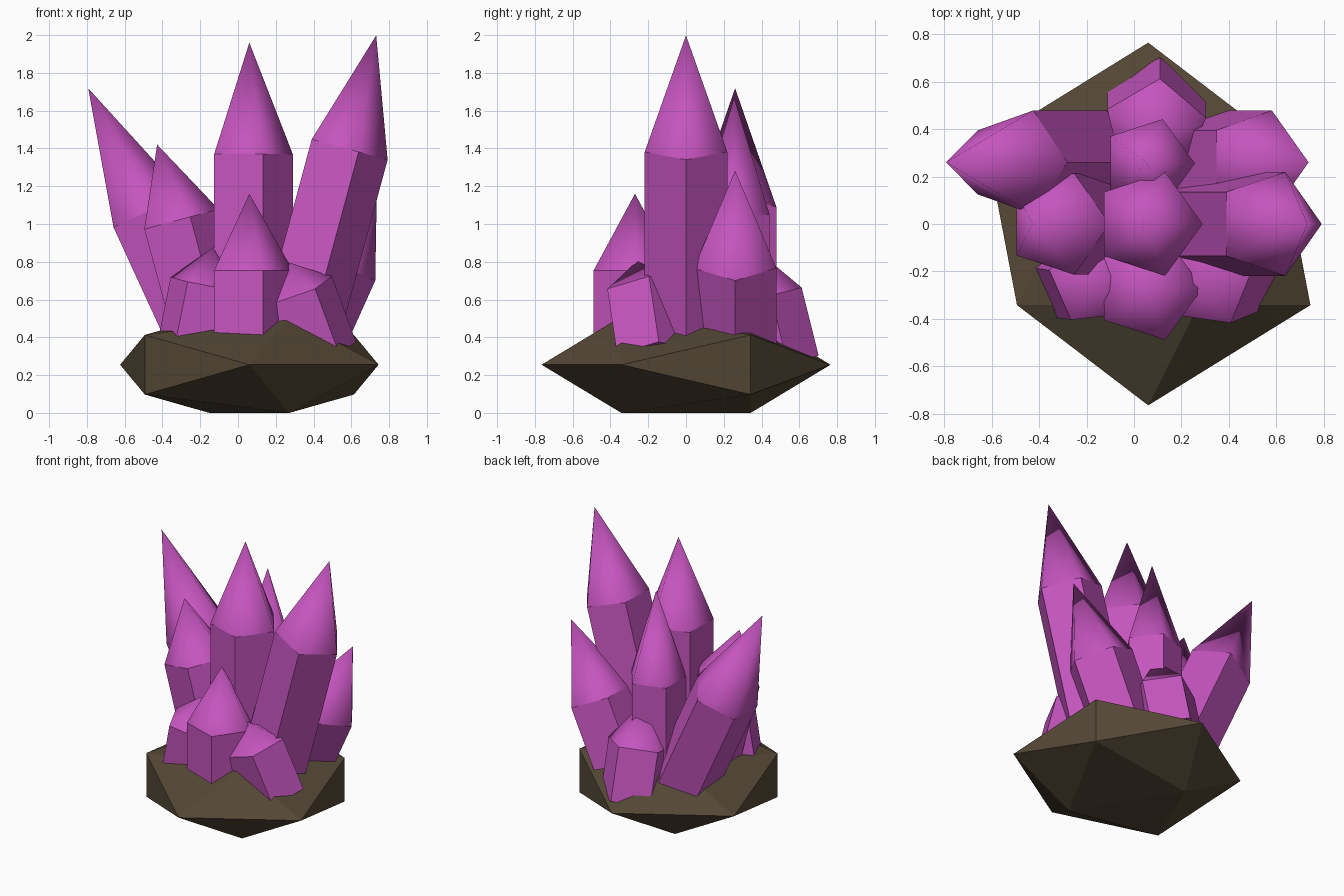
import bpy
import bmesh
from math import cos, sin, tau, radians
from mathutils import Vector, Matrix

cube = bpy.data.objects.get("Cube")
if cube:
    bpy.data.objects.remove(cube, do_unlink=True)


def material(name, rgb):
    mat = bpy.data.materials.new(name)
    mat.use_nodes = True
    mat.diffuse_color = (*rgb, 1)
    mat.node_tree.nodes["Principled BSDF"].inputs["Base Color"].default_value = (*rgb, 1)
    return mat


purple = material("crystal purple", (0.56, 0.09, 0.52))
brown = material("rock brown", (0.09, 0.065, 0.036))


def add_object(name, bm, mat):
    bmesh.ops.recalc_face_normals(bm, faces=bm.faces[:])
    mesh = bpy.data.meshes.new(name)
    bm.to_mesh(mesh)
    bm.free()
    mesh.materials.append(mat)
    obj = bpy.data.objects.new(name, mesh)
    bpy.context.collection.objects.link(obj)
    return obj


def crystal(name, center, lean, radius, tip, phase=0, foot=0.3):
    """Five-sided prism with a smooth pointed cap; center is the middle of the rim."""
    center = Vector(center)
    axis = Vector((*lean, 1)).normalized()
    turn = Vector((0, 0, 1)).rotation_difference(axis)
    length = (center.z - foot) / axis.z
    bm = bmesh.new()

    def ring(height):
        verts = []
        for i in range(5):
            a = radians(phase) + tau * i / 5
            p = Vector((radius * cos(a), radius * sin(a), height))
            verts.append(bm.verts.new(center + turn @ p))
        return verts

    low, rim = ring(-length), ring(0)
    apex = bm.verts.new(center + axis * tip)
    bm.faces.new(low)
    for i in range(5):
        j = (i + 1) % 5
        bm.faces.new((low[i], low[j], rim[j], rim[i]))
        cap = bm.faces.new((rim[i], rim[j], apex))
        cap.smooth = True
        bm.edges.get((rim[i], rim[j])).smooth = False
    add_object(name, bm, purple)


# Rock base: squashed icosahedron with its poles along y
bm = bmesh.new()
bmesh.ops.create_icosphere(bm, subdivisions=1, radius=1)
bm.transform(Matrix.Translation((0.06, 0, 0.255))
             @ Matrix.Diagonal((0.765, 0.765, 0.3, 1))
             @ Matrix.Rotation(radians(90), 4, "X"))
add_object("rock_base", bm, brown)

# Upright crystals
crystal("center_crystal", (0.06, 0, 1.37), (0, 0), 0.23, 0.59)
crystal("back_crystal", (0.06, 0.255, 1.05), (0, 0), 0.197, 0.62)
crystal("front_crystal", (0.06, -0.27, 0.755), (0, 0), 0.23, 0.405)

# Leaning crystals
crystal("tall_left_crystal", (0.57, 0, 1.4), (0.27, 0), 0.23, 0.62)
crystal("back_left_crystal", (0.517, 0.26, 0.795), (0.45, 0), 0.23, 0.535)
crystal("tall_right_crystal", (-0.49, 0.26, 1.06), (-0.46, 0), 0.23, 0.725)
crystal("right_crystal", (-0.32, 0, 1.02), (-0.27, 0), 0.225, 0.415)

# Short inward-leaning shards around the foot
crystal("front_left_shard", (0.305, -0.234, 0.646), (-0.37, -0.15), 0.21, 0.17, 12)
crystal("front_right_shard", (-0.17, -0.235, 0.68), (0.2, -0.03), 0.195, 0.2, 168)
crystal("back_shard", (0.09, 0.4, 0.61), (0, -0.25), 0.22, 0.3, 85, 0.25)
